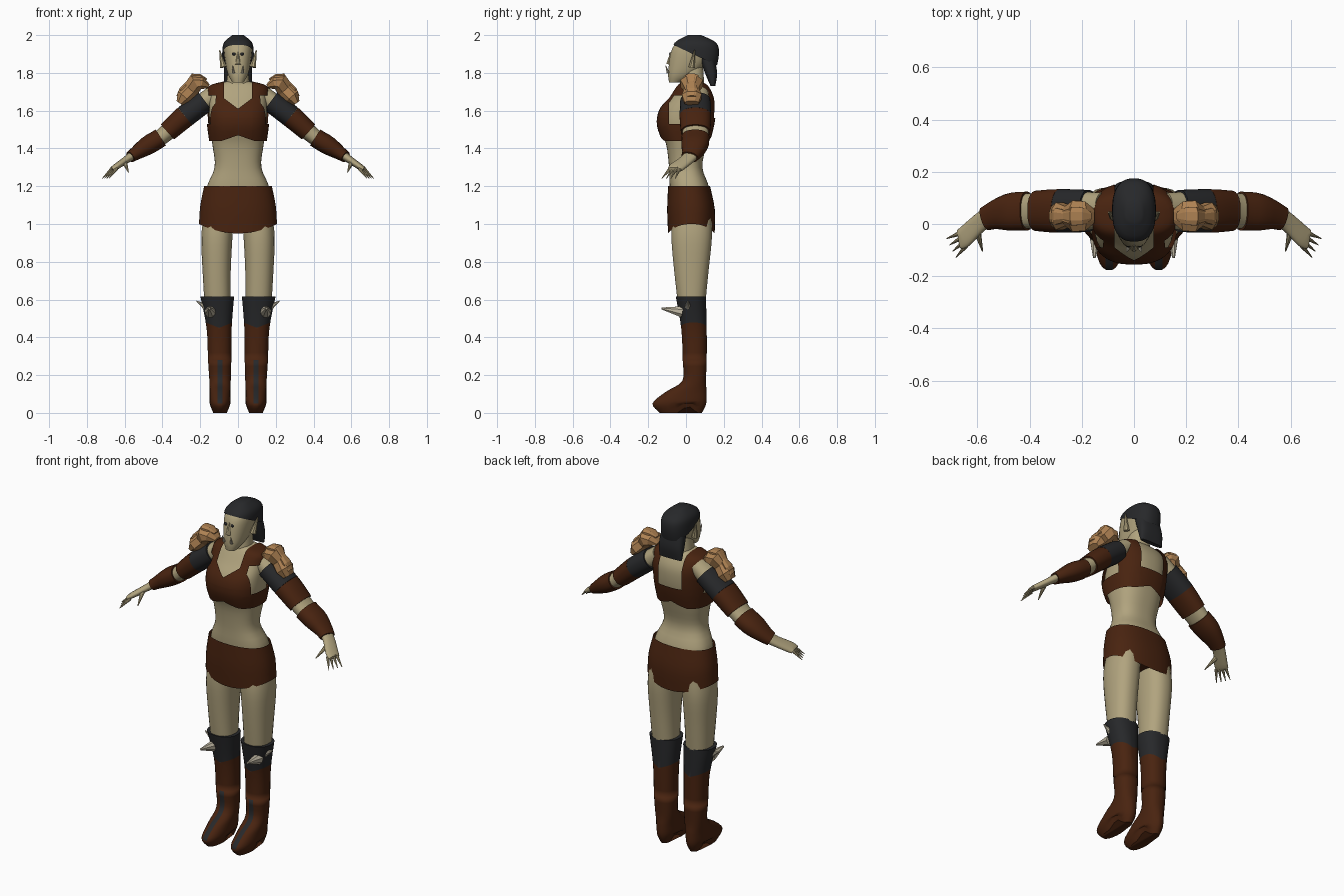
import bpy, bmesh, math
from mathutils import Vector

cube = bpy.data.objects.get("Cube")
if cube:
    bpy.data.objects.remove(cube, do_unlink=True)


def material(name, red, green, blue):
    colour = (red, green, blue, 1)
    mat = bpy.data.materials.new(name)
    mat.use_nodes = True
    mat.diffuse_color = colour
    mat.node_tree.nodes["Principled BSDF"].inputs["Base Color"].default_value = colour
    return mat


skin = material("skin", .44, .37, .21)
leather = material("brown leather", .066, .017, .005)
black = material("black cloth", .02, .021, .023)
tan = material("tan armour", .42, .22, .085)
bone = material("bone", .52, .47, .36)


def level(z, half_width, front, back, x=0):
    """Horizontal section given by its front and back depth."""
    return (x, (front + back) / 2, z, half_width, (back - front) / 2)


def grow(section, amount):
    """Section with both radii enlarged."""
    x, y, z, a, b = section
    return (x, y, z, a + amount, b + amount)


def sample(sections, t):
    """Smooth interpolation through a list of sections, t counted in sections."""
    last = len(sections) - 1
    i = min(int(t), last - 1)
    s = t - i
    before, start = sections[max(i - 1, 0)], sections[i]
    end, after = sections[i + 1], sections[min(i + 2, last)]
    result = []
    for p, q, r, w in zip(before, start, end, after):
        m, n = (r - p) / 2, (w - q) / 2
        result.append(q + s * (m + s * (3 * (r - q) - 2 * m - n + s * (2 * (q - r) + m + n))))
    return tuple(result)


def signed_power(value, exponent):
    return math.copysign(abs(value) ** exponent, value)


def loft(name, sections, mats, sides=24, power=2.3, steps=4, along=False,
         caps=True, mirror=False, smooth=True):
    """Skin sections (x, y, z, radius, depth radius), level or square to their path."""
    if steps > 1:
        count = (len(sections) - 1) * steps
        sections = [sample(sections, i / steps) for i in range(count + 1)]
    centres = [Vector(section[:3]) for section in sections]
    bm = bmesh.new()
    rings = []
    for i, (centre, section) in enumerate(zip(centres, sections)):
        u, v = Vector((1, 0, 0)), Vector((0, 1, 0))
        if along:
            ahead = centres[min(i + 1, len(centres) - 1)]
            tangent = (ahead - centres[max(i - 1, 0)]).normalized()
            u = tangent.cross(u if abs(tangent.y) > .9 else v).normalized()
            v = u.cross(tangent)
        ring = []
        for k in range(sides):
            angle = math.tau * (k + .5) / sides
            across = signed_power(math.cos(angle), 2 / power) * section[3]
            deep = signed_power(math.sin(angle), 2 / power) * section[4]
            ring.append(bm.verts.new(centre + u * across + v * deep))
        rings.append(ring)
    for low, high in zip(rings, rings[1:]):
        for k in range(sides):
            j = (k + 1) % sides
            bm.faces.new((low[k], low[j], high[j], high[k]))
    if caps:
        bm.faces.new(rings[0])
        bm.faces.new(rings[-1])
    bmesh.ops.recalc_face_normals(bm, faces=bm.faces)
    mesh = bpy.data.meshes.new(name)
    bm.to_mesh(mesh)
    bm.free()
    part = bpy.data.objects.new(name, mesh)
    bpy.context.collection.objects.link(part)
    for mat in mats:
        mesh.materials.append(mat)
    if smooth:
        bpy.ops.object.select_all(action='DESELECT')
        part.select_set(True)
        bpy.context.view_layer.objects.active = part
        bpy.ops.object.shade_smooth_by_angle(angle=math.radians(40))
    if mirror:
        part.modifiers.new("Mirror", 'MIRROR')
    return part


def spike(name, base, tip, radius, mat, mirror=True):
    """Tapered point, used for horns, ears and fingers."""
    loft(name, [(*base, radius, radius), (*tip, radius / 6, radius / 6)], [mat],
         sides=8, power=2, steps=1, along=True, mirror=mirror)


def carve(part, planes, keep=None, paint=None):
    """Split faces along planes, then drop or recolour faces by rule."""
    bm = bmesh.new()
    bm.from_mesh(part.data)
    for point, normal in planes:
        bmesh.ops.bisect_plane(bm, geom=bm.verts[:] + bm.edges[:] + bm.faces[:],
                               plane_co=point, plane_no=normal)
    if keep:
        dropped = [f for f in bm.faces if not keep(f.calc_center_median())]
        bmesh.ops.delete(bm, geom=dropped, context='FACES')
    if paint:
        for face in bm.faces:
            face.material_index = int(paint(face.calc_center_median()))
    bm.to_mesh(part.data)
    bm.free()


# Torso, leather below the waist
trunk = [level(1, .16, -.06, .13), level(1.18, .168, -.085, .125), level(1.3, .124, -.09, .087),
         level(1.42, .136, -.105, .11), level(1.52, .15, -.14, .135),
         level(1.6, .153, -.13, .145), level(1.67, .152, -.08, .14),
         level(1.73, .14, -.04, .11), level(1.755, .06, -.02, .08)]
torso = loft("torso", trunk, [skin, leather], sides=40, power=2.5)
carve(torso, [((0, 0, 1.15), (0, 0, 1))], paint=lambda c: c.z < 1.15)
loft("neck", [level(1.7, .068, -.04, .1), level(1.84, .05, -.02, .09)], [skin])

# Vest follows the chest, with neck, back and arm openings
vest = loft("vest", [grow(s, .014) for s in trunk[3:]], [leather], sides=40, power=2.5, caps=False)


def in_vest(c):
    x = abs(c.x)
    neckline = 1.61 + .75 * x if c.y < .03 else 1.56
    arm_hole = x > .12 and -.09 < c.y < .06 and 1.53 < c.z < 1.68
    hem = max(1.44, 1.47 - .35 * x)
    return c.z > hem and not (x < .075 and c.z > neckline) and not arm_hole


cuts = [((0, 0, z), (0, 0, 1)) for z in (1.44, 1.53, 1.56, 1.68)]
cuts += [((0, y, 0), (0, 1, 0)) for y in (-.09, .03, .06)]
for side in (-1, 1):
    cuts += [((side * .075, 0, 0), (1, 0, 0)), ((0, 0, 1.61), (-side * .75, 0, 1)),
             ((0, 0, 1.47), (side * .35, 0, 1))]
carve(vest, cuts, keep=in_vest)

# Skirt with a hem that drops at front and back
skirt = loft("skirt", [level(1, .207, -.095, .152), level(1.1, .2, -.1, .153),
                       level(1.2, .18, -.095, .128)], [leather], sides=40, caps=False)
for vert in skirt.data.vertices:
    drop = max(0, 1 - (vert.co.x / .207) ** 2) * max(0, 1.2 - vert.co.z)
    vert.co.z -= drop / 4

# Head and face
loft("head", [level(1.75, .03, -.09, -.03), level(1.8, .056, -.095, .06),
              level(1.9, .075, -.083, .15), level(1.95, .072, -.06, .145),
              level(1.98, .05, -.02, .1)], [skin])
spike("nose", (0, -.09, 1.845), (0, -.08, 1.91), .016, skin, mirror=False)
spike("ear", (.078, .03, 1.83), (.097, .045, 1.92), .018, skin)
spike("eye", (.022, -.084, 1.9), (.022, -.09, 1.9), .01, black)
spike("tusk", (.024, -.095, 1.8), (.028, -.108, 1.84), .008, bone)

# Hair cap cut along a sloping hairline, with a hanging flap
hair = loft("hair", [level(1.82, .082, -.07, .16), level(1.9, .084, -.075, .175),
                     level(1.96, .075, -.06, .16), level(2, .03, .01, .08)],
            [black], sides=32, power=2.5)
carve(hair, [((0, -.06, 1.945), (0, .47, 1))],
      keep=lambda c: c.z > 1.945 - .47 * (c.y + .06))
loft("hair_flap", [level(1.73, .072, .13, .155), level(1.8, .075, .1, .165),
                   level(1.88, .07, .07, .15)], [black], power=3)

# Arms, with sleeves that follow stretches of them
arm = [(.12, .05, 1.69, .05, .07), (.28, .05, 1.57, .052, .076), (.4, .05, 1.465, .043, .067),
       (.48, .045, 1.415, .042, .063), (.57, .02, 1.355, .022, .038),
       (.65, -.05, 1.3, .016, .04), (.67, -.06, 1.29, .01, .034)]
loft("arm", arm, [skin], along=True, mirror=True)
for name, start, end, mat in (("shoulder_cloth", .4, 1, black), ("upper_sleeve", 1, 1.75, leather),
                              ("bracer", 2.1, 4, leather)):
    stretch = [grow(sample(arm, start + (end - start) * i / 6), .008) for i in range(7)]
    loft(name, stretch, [mat], steps=1, along=True, mirror=True)

# Fingers fan out from the palm
for i in range(4):
    base = Vector((.668 - .008 * i, -.036 - .016 * i, 1.292))
    reach = Vector((.05 - .004 * i, -.02 - .008 * i, -.05))
    spike("finger", base, base + reach, .01, skin)
spike("thumb", (.6, -.03, 1.325), (.58, -.105, 1.275), .014, skin)

# Faceted shoulder armour with a raised ridge
plate = [(.155, .03, 1.73, .012, .03), (.19, .03, 1.745, .035, .06), (.225, .03, 1.745, .05, .064),
         (.25, .03, 1.71, .045, .04), (.285, .03, 1.675, .045, .056), (.31, .03, 1.64, .02, .04)]
ridge = [(x + .01, y, z + .035, a * .4, b * .6) for x, y, z, a, b in plate]
for name, sections in (("shoulder_plate", plate), ("shoulder_ridge", ridge)):
    loft(name, sections, [tan], sides=8, steps=1, along=True, mirror=True, smooth=False)

# Legs
loft("thigh", [level(.55, .068, -.04, .1, .108), level(.75, .075, -.063, .12, .113),
               level(.93, .083, -.078, .138, .112), level(1.05, .08, -.07, .135, .1)],
     [skin], mirror=True)

# Boots with an arched sole, black cuffs and a front stripe
boot = loft("boot", [level(0, .036, -.14, .085, .095), level(.05, .055, -.178, .108, .095),
                     level(.11, .056, -.11, .11, .095), level(.17, .057, -.02, .106, .095),
                     level(.28, .062, -.018, .11, .097), level(.45, .067, -.026, .11, .1),
                     level(.617, .09, -.055, .106, .11)], [leather, black], mirror=True)
for vert in boot.data.vertices:
    if vert.co.z < .04:
        vert.co.z += .04 * max(0, 1 - abs(vert.co.y - .01) / .05)


def is_black(c):
    cuff = c.z > .45 + .4 * abs(c.x - .1)
    return cuff or (abs(c.x - .095) < .014 and c.y < .02 and .05 < c.z < .28)


carve(boot, [((.1, 0, .45), (.4, 0, 1)), ((.1, 0, .45), (-.4, 0, 1)), ((.081, 0, 0), (1, 0, 0)),
             ((.109, 0, 0), (1, 0, 0)), ((0, 0, .28), (0, 0, 1))], paint=is_black)

# Bone spikes on the cuffs
spike("knee_spike", (.145, -.02, .535), (.152, -.13, .553), .032, bone)
spike("side_spike", (.17, .01, .56), (.22, .01, .592), .018, bone)
